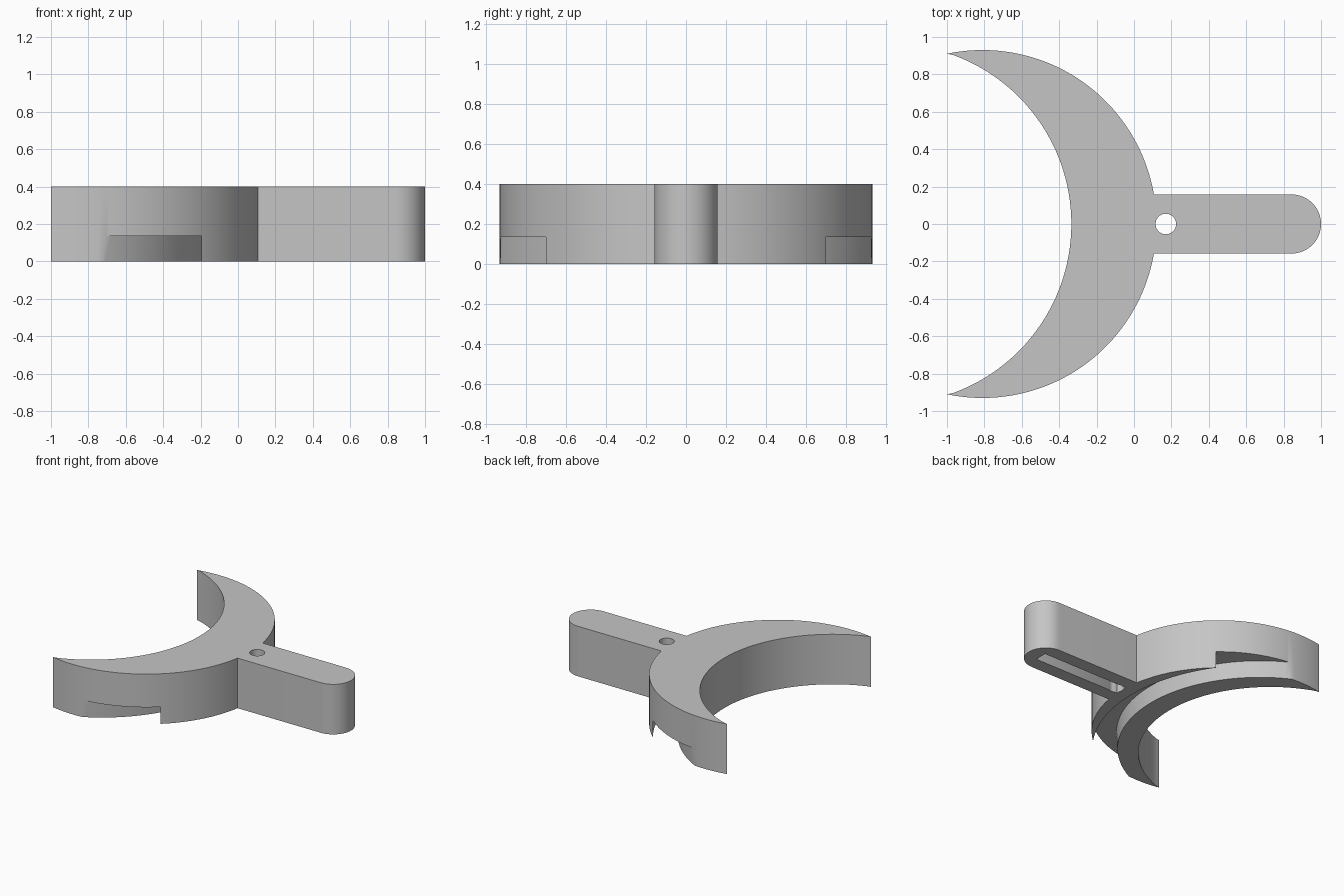
import bpy
import bmesh
from math import sin, cos, pi, sqrt, acos, asin, atan2

cube = bpy.data.objects.get("Cube")
if cube:
    bpy.data.objects.remove(cube, do_unlink=True)

HEIGHT = 0.4
GROOVE = 0.135
HANDLE = 0.158                   # half width of the handle
OUT_X, OUT_R = -0.81, 0.93       # outer circle of the crescent
IN_X, IN_R = -1.297, 0.962       # inner circle of the crescent

grey = bpy.data.materials.new("light_grey")
grey.use_nodes = True
grey.diffuse_color = (0.56, 0.56, 0.56, 1)
grey.node_tree.nodes["Principled BSDF"].inputs["Base Color"].default_value = grey.diffuse_color


def arc(cx, r, a0, a1, n):
    """Points on a circle centred on the x axis."""
    return [(cx + r * cos(a0 + (a1 - a0) * i / n), r * sin(a0 + (a1 - a0) * i / n))
            for i in range(n + 1)]


def loft(name, low, high, z0, z1):
    """Solid between two outlines with equal point counts."""
    bm = bmesh.new()
    a = [bm.verts.new((x, y, z0)) for x, y in low]
    b = [bm.verts.new((x, y, z1)) for x, y in high]
    bm.faces.new(a[::-1])
    bm.faces.new(b)
    n = len(a)
    for i in range(n):
        j = (i + 1) % n
        bm.faces.new((a[i], a[j], b[j], b[i]))
    bmesh.ops.recalc_face_normals(bm, faces=bm.faces)
    mesh = bpy.data.meshes.new(name)
    bm.to_mesh(mesh)
    bm.free()
    mesh.materials.append(grey)
    obj = bpy.data.objects.new(name, mesh)
    bpy.context.collection.objects.link(obj)
    return obj


# Crescent and round-ended handle as one outline
root = asin(HANDLE / OUT_R)
tip_x = -1.0
tip_out = acos((tip_x - OUT_X) / OUT_R)
tip_y = OUT_R * sin(tip_out)
tip_in = atan2(tip_y, tip_x - IN_X)
outline = (arc(OUT_X, OUT_R, -tip_out, -root, 48)
           + arc(1 - HANDLE, HANDLE, -pi / 2, pi / 2, 32)
           + arc(OUT_X, OUT_R, root, tip_out, 48)
           + arc(IN_X, IN_R, tip_in, -tip_in, 72)[1:-1])
body = loft("crescent_with_handle", outline, outline, 0, HEIGHT)


# Curved groove under the crescent, its inner wall slightly tapered
def band(inner):
    return arc(-1.2, 1.223, -1.2, 1.2, 80) + arc(-1.2, inner, 1.2, -1.2, 80)


groove = loft("groove_cutter", band(1.034), band(1.048), -0.1, GROOVE)

# Straight slot under the handle
slot_outline = [(0.12, -0.05), (0.89, -0.05), (0.89, 0.05), (0.12, 0.05)]
slot = loft("slot_cutter", slot_outline, slot_outline, -0.1, GROOVE)

# Round hole through the handle
circle = arc(0.17, 0.055, 0, 2 * pi, 32)[:-1]
hole = loft("hole_cutter", circle, circle, -0.1, HEIGHT + 0.1)

cutters = (groove, slot, hole)
for cutter in cutters:
    cutter.hide_render = True
    mod = body.modifiers.new(cutter.name, "BOOLEAN")
    mod.operation = "DIFFERENCE"
    mod.solver = "EXACT"
    mod.object = cutter

# Apply the cuts and remove the cutters
bpy.context.view_layer.update()
graph = bpy.context.evaluated_depsgraph_get()
result = bpy.data.meshes.new_from_object(body.evaluated_get(graph))
body.modifiers.clear()
body.data = result
for cutter in cutters:
    bpy.data.objects.remove(cutter, do_unlink=True)

# Smooth curved walls, sharp edges kept
for obj in bpy.context.selected_objects:
    obj.select_set(False)
body.select_set(True)
bpy.context.view_layer.objects.active = body
bpy.ops.object.shade_smooth_by_angle(angle=0.5)
